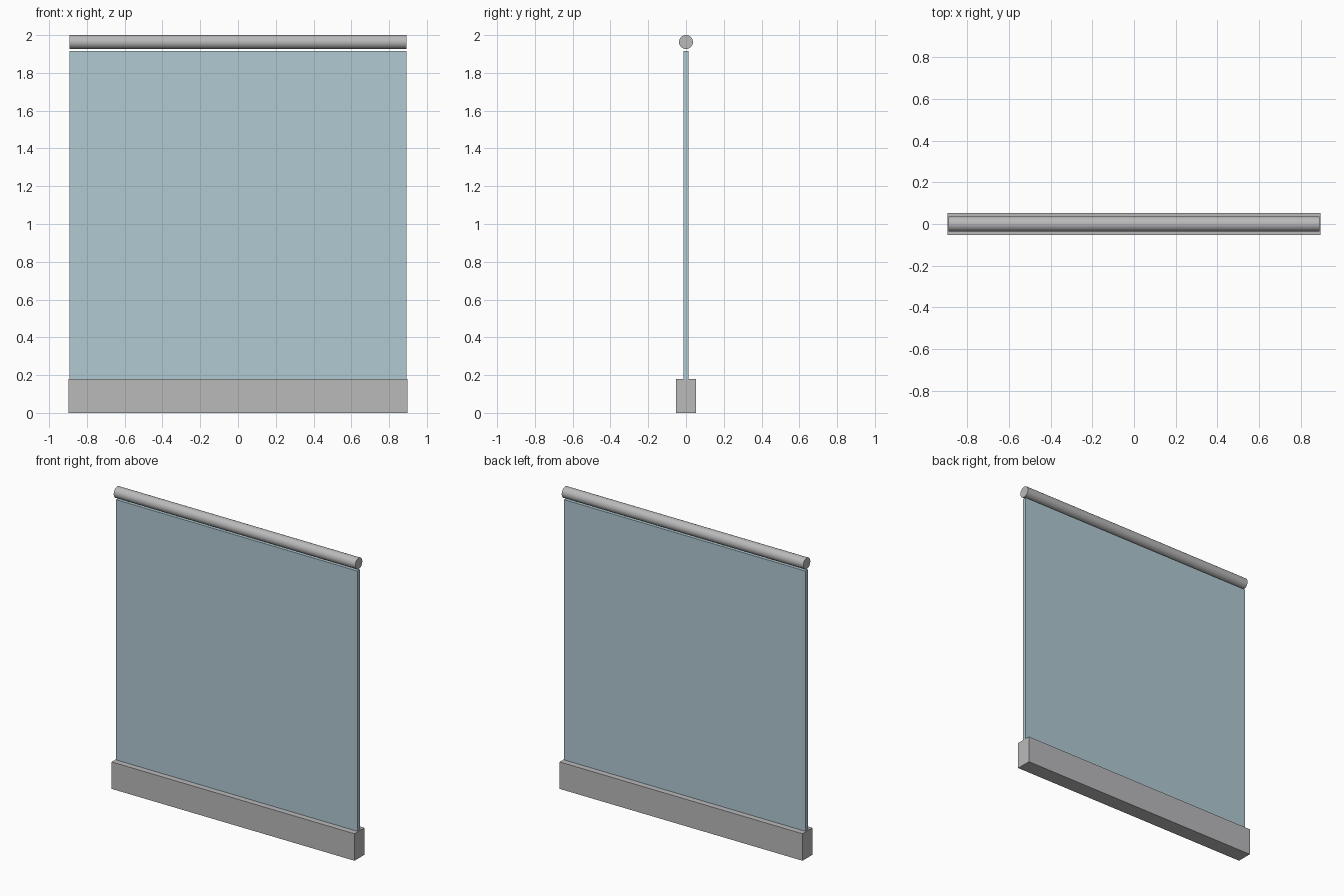
import bpy
import math

cube = bpy.data.objects.get("Cube")
if cube:
    bpy.data.objects.remove(cube, do_unlink=True)


def material(name, rgb):
    mat = bpy.data.materials.new(name)
    mat.use_nodes = True
    mat.diffuse_color = (*rgb, 1)
    mat.node_tree.nodes["Principled BSDF"].inputs["Base Color"].default_value = (*rgb, 1)
    return mat


def box(name, width, depth, bottom, top, mat):
    bpy.ops.mesh.primitive_cube_add(size=1, location=(0, 0, (bottom + top) / 2))
    obj = bpy.context.object
    obj.name = name
    obj.scale = (width, depth, top - bottom)
    bpy.ops.object.transform_apply(location=False, rotation=False, scale=True)
    obj.data.materials.append(mat)
    return obj


metal = material("brushed metal grey", (0.49, 0.49, 0.50))
glass = material("pale blue glass", (0.44, 0.59, 0.65))

# Floor channel and the pane standing in it
box("base_channel", 1.794, 0.104, 0, 0.18, metal)
box("glass_pane", 1.784, 0.026, 0.18, 1.917, glass)

# Round handrail just above the pane
bpy.ops.mesh.primitive_cylinder_add(
    vertices=32, radius=0.037, depth=1.784,
    location=(0, 0, 1.963), rotation=(0, math.pi / 2, 0))
rail = bpy.context.object
rail.name = "handrail"
rail.data.materials.append(metal)
bpy.ops.object.shade_smooth_by_angle(angle=math.radians(35))
